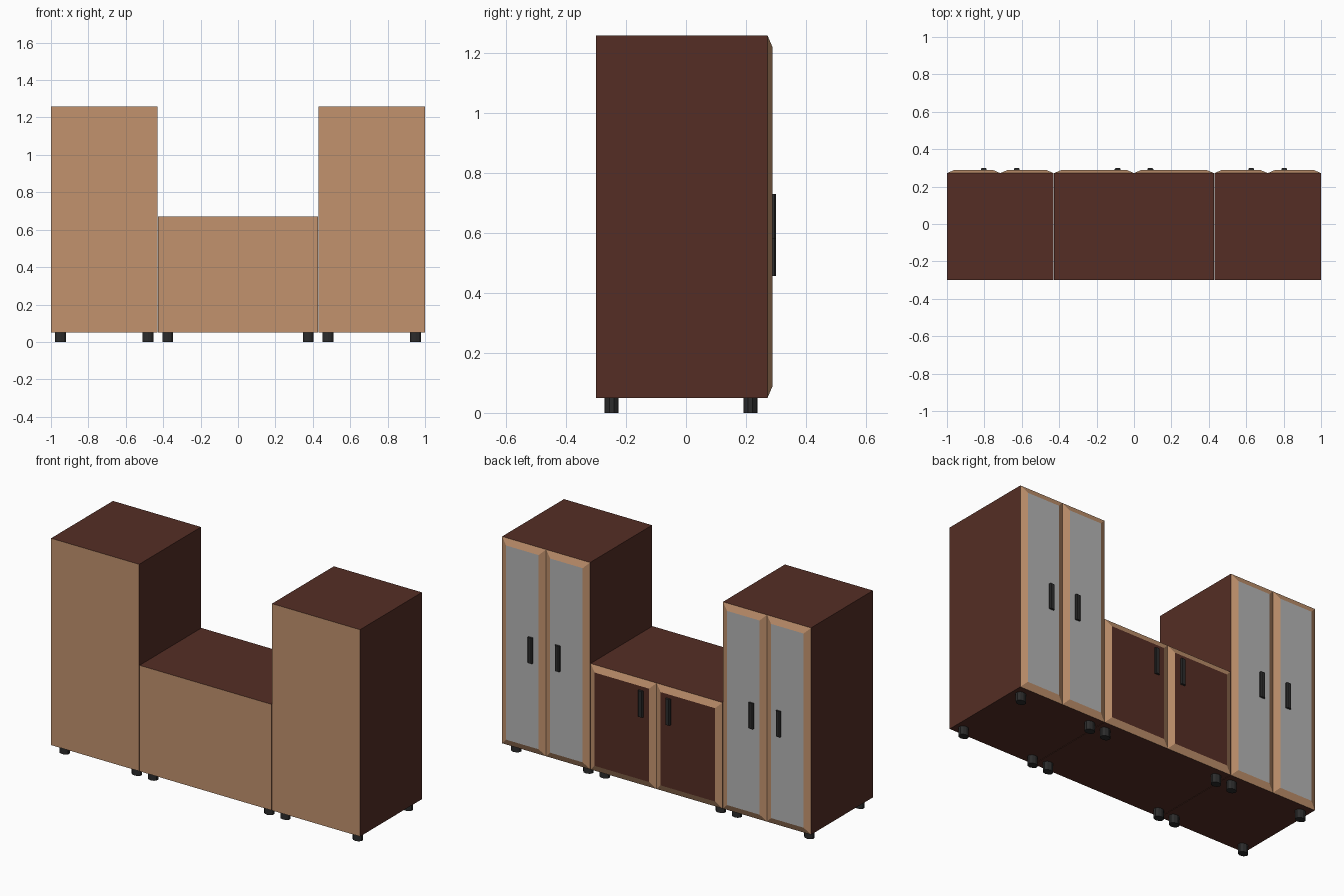
import bpy, bmesh
from mathutils import Matrix, Vector

if "Cube" in bpy.data.objects:
    bpy.data.objects.remove(bpy.data.objects["Cube"])


def material(name, r, g, b):
    m = bpy.data.materials.new(name)
    m.diffuse_color = (r, g, b, 1)
    m.use_nodes = True
    m.node_tree.nodes["Principled BSDF"].inputs["Base Color"].default_value = m.diffuse_color
    return m


BROWN = material("dark_brown_wood", 0.09, 0.027, 0.018)
TAN = material("light_wood", 0.54, 0.29, 0.155)
GREY = material("grey_panel", 0.46, 0.46, 0.46)
BLACK = material("black_plastic", 0.025, 0.025, 0.025)

BACK, FRONT, FACE, GRIP = -0.3, 0.272, 0.288, 0.3   # y levels
FOOT_H = 0.05


def finish(name, bm, mats):
    me = bpy.data.meshes.new(name)
    bm.to_mesh(me)
    bm.free()
    for m in mats:
        me.materials.append(m)
    ob = bpy.data.objects.new(name, me)
    bpy.context.collection.objects.link(ob)
    return ob


def box_bm(lo, hi):
    lo, hi = Vector(lo), Vector(hi)
    size = hi - lo
    bm = bmesh.new()
    mat = Matrix.Translation((lo + hi) / 2) @ Matrix.Diagonal((*size, 1))
    bmesh.ops.create_cube(bm, size=1, matrix=mat)
    bm.normal_update()
    return bm


# Carcass: brown box with a light wooden panel on the -y side
def carcass(name, x0, x1, top):
    bm = box_bm((x0, BACK, FOOT_H), (x1, FRONT, top))
    for f in bm.faces:
        f.material_index = 1 if f.normal.y < -0.5 else 0
    finish(name, bm, [BROWN, TAN])


# Door: light frame sloping up on all four sides to a flat panel
def door(name, x0, x1, top, panel, slope=0.037):
    bm = box_bm((x0, FRONT, FOOT_H), (x1, FACE, top))
    cx, cz = (x0 + x1) / 2, (FOOT_H + top) / 2
    for v in bm.verts:
        if v.co.y > (FRONT + FACE) / 2:
            v.co.x += slope if v.co.x < cx else -slope
            v.co.z += slope if v.co.z < cz else -slope
    for f in bm.faces:
        f.material_index = 1 if f.normal.y > 0.9 else 0
    finish(name, bm, [TAN, panel])


# Handle: slim upright grip with chamfered outer edges
def handle(name, x, z0, z1):
    bm = box_bm((x - 0.015, FACE - 0.004, z0), (x + 0.015, GRIP, z1))
    edges = [e for e in bm.edges
             if all(v.co.y > FACE for v in e.verts)
             and abs(e.verts[0].co.z - e.verts[1].co.z) > 0.01]
    bmesh.ops.bevel(bm, geom=edges, offset=0.005, segments=1, affect='EDGES')
    finish(name, bm, [BLACK])


# Foot: short faceted cylinder
def foot(name, x, y):
    bm = bmesh.new()
    mat = Matrix.Translation((x, y, FOOT_H / 2)) @ Matrix.Diagonal((0.03, 0.0235, FOOT_H, 1))
    bmesh.ops.create_cone(bm, cap_ends=True, segments=10, radius1=1, radius2=1,
                          depth=1, matrix=mat)
    finish(name, bm, [BLACK])


# One cabinet with two doors, two handles and four feet
def cabinet(name, x0, x1, top, panel, grip_z):
    mid = (x0 + x1) / 2
    carcass(name + "_carcass", x0, x1, top)
    door(name + "_door_a", x0, mid, top, panel)
    door(name + "_door_b", mid, x1, top, panel)
    for s, tag in ((-1, "a"), (1, "b")):
        handle(f"{name}_handle_{tag}", mid + s * 0.088, *grip_z)
        for y, row in ((-0.248, "front"), (0.215, "rear")):
            foot(f"{name}_foot_{row}_{tag}", mid + s * ((x1 - x0) / 2 - 0.051), y)


cabinet("left_tall_cabinet", -1.0, -0.43, 1.26, GREY, (0.58, 0.73))
cabinet("low_cabinet", -0.427, 0.427, 0.67, BROWN, (0.457, 0.61))
cabinet("right_tall_cabinet", 0.43, 1.0, 1.26, GREY, (0.58, 0.73))
